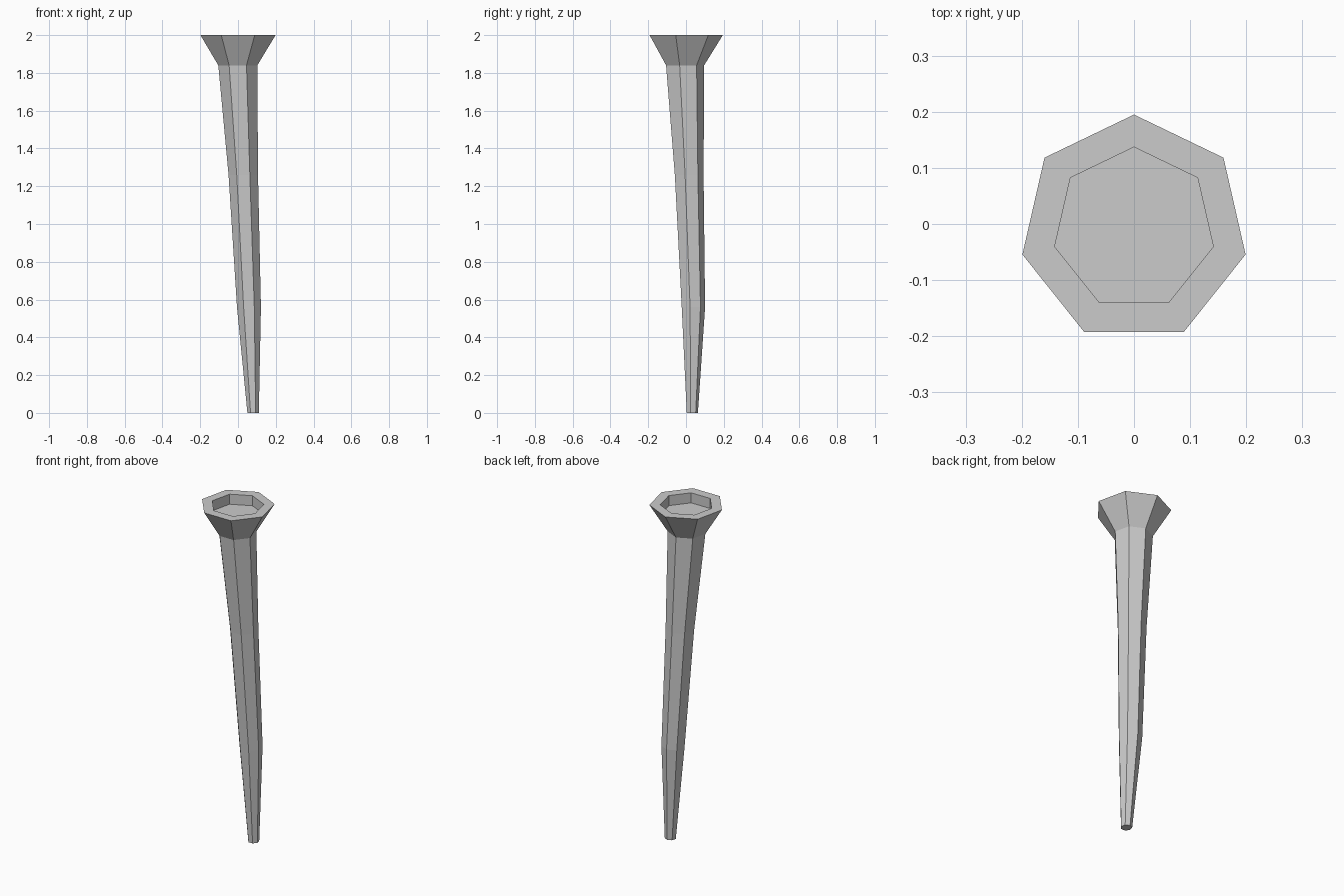
import bpy, bmesh, math

if "Cube" in bpy.data.objects:
    bpy.data.objects.remove(bpy.data.objects["Cube"])

SIDES = 7


def ring(bm, x, y, z, r):
    # heptagon with one corner pointing to +y
    verts = []
    for i in range(SIDES):
        a = math.pi / 2 + i * 2 * math.pi / SIDES
        verts.append(bm.verts.new((x + r * math.cos(a), y + r * math.sin(a), z)))
    return verts


def loft(name, sections):
    bm = bmesh.new()
    rings = [ring(bm, *s) for s in sections]
    for low, high in zip(rings, rings[1:]):
        for i in range(SIDES):
            j = (i + 1) % SIDES
            bm.faces.new((low[i], low[j], high[j], high[i]))
    bm.faces.new(rings[0][::-1])
    bm.faces.new(rings[-1])
    bmesh.ops.recalc_face_normals(bm, faces=bm.faces[:])
    mesh = bpy.data.meshes.new(name)
    bm.to_mesh(mesh)
    bm.free()
    obj = bpy.data.objects.new(name, mesh)
    bpy.context.collection.objects.link(obj)
    return obj


# Bent tapering shaft, flared head, flat rim and recessed cup floor: x, y, z, radius
loft("bent_spike", [
    (0.08, 0.032, 0.0, 0.031),
    (0.058, 0.036, 0.56, 0.065),
    (0.028, 0.013, 1.26, 0.080),
    (-0.001, -0.01, 1.84, 0.106),
    (0.0, -0.009, 2.0, 0.204),
    (0.0, -0.008, 2.0, 0.145),
    (0.0, -0.008, 1.94, 0.145),
])
